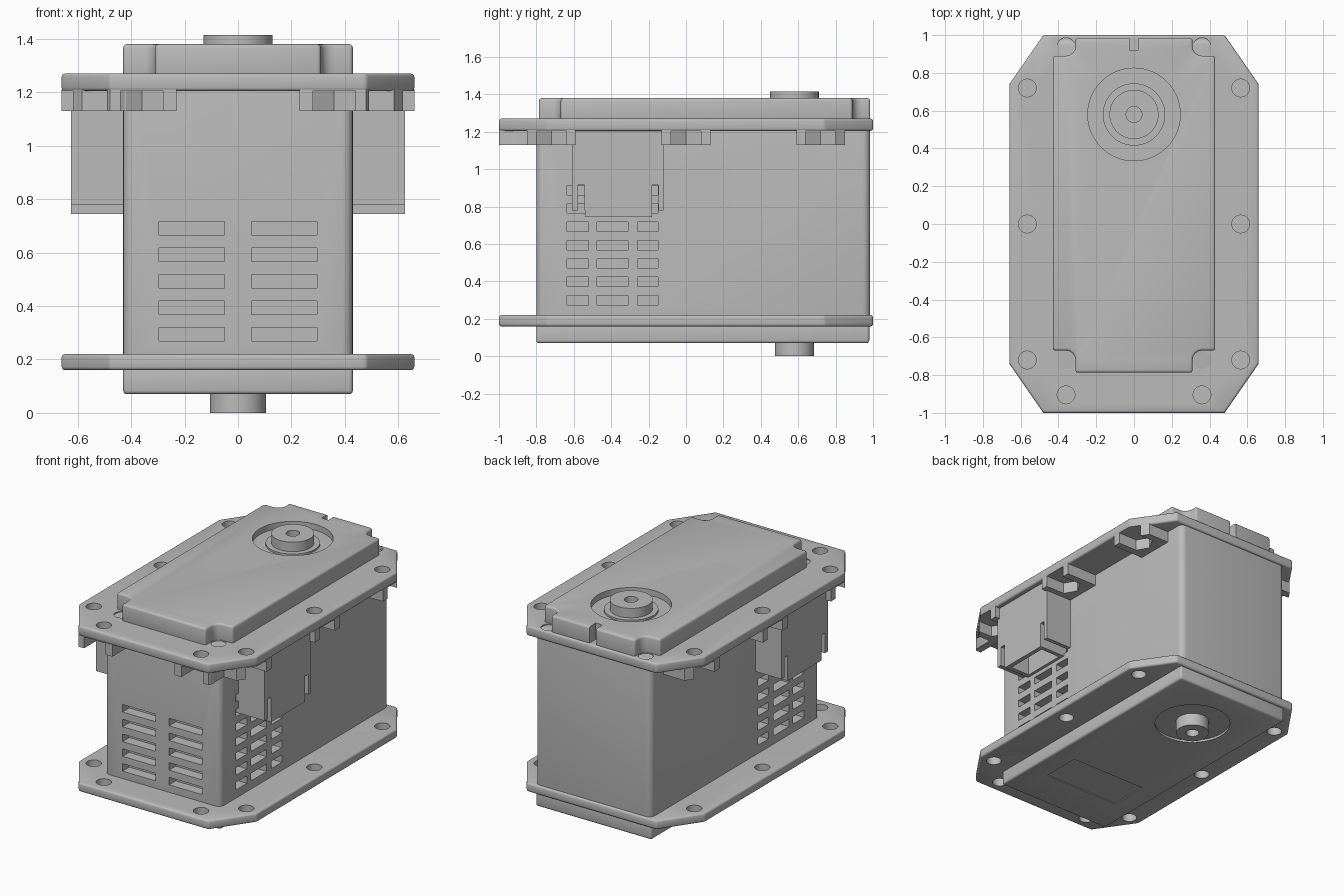
import bpy, bmesh, math

if "Cube" in bpy.data.objects:
    bpy.data.objects.remove(bpy.data.objects["Cube"], do_unlink=True)

grey = bpy.data.materials.new("matte_grey")
grey.use_nodes = True
GREY = (0.5, 0.5, 0.5, 1)
grey.diffuse_color = GREY
grey.node_tree.nodes["Principled BSDF"].inputs["Base Color"].default_value = GREY


def activate(ob):
    bpy.ops.object.select_all(action="DESELECT")
    ob.select_set(True)
    bpy.context.view_layer.objects.active = ob


def prism(name, pts, z0, z1, bevel=0, segments=3):
    """Extrude a flat outline from z0 to z1, with optional rounded edges."""
    bm = bmesh.new()
    face = bm.faces.new([bm.verts.new((x, y, z0)) for x, y in pts])
    top = bmesh.ops.extrude_face_region(bm, geom=[face])["geom"]
    bmesh.ops.translate(bm, vec=(0, 0, z1 - z0),
                        verts=[v for v in top if isinstance(v, bmesh.types.BMVert)])
    bmesh.ops.recalc_face_normals(bm, faces=bm.faces)
    mesh = bpy.data.meshes.new(name)
    bm.to_mesh(mesh)
    bm.free()
    mesh.materials.append(grey)
    ob = bpy.data.objects.new(name, mesh)
    bpy.context.collection.objects.link(ob)
    if bevel:
        mod = ob.modifiers.new("round", "BEVEL")
        mod.width, mod.segments = bevel, segments
        activate(ob)
        bpy.ops.object.modifier_apply(modifier="round")
    return ob


def box(name, x0, x1, y0, y1, z0, z1, bevel=0, segments=3):
    return prism(name, [(x0, y0), (x1, y0), (x1, y1), (x0, y1)], z0, z1, bevel, segments)


def disc(name, x, y, r, z0, z1, n=48):
    ring = [(x + r * math.cos(2 * math.pi * i / n), y + r * math.sin(2 * math.pi * i / n))
            for i in range(n)]
    return prism(name, ring, z0, z1)


def combine(ob, others, operation="DIFFERENCE"):
    """Apply booleans and throw the helper shapes away."""
    for other in others:
        other.hide_render = True
        mod = ob.modifiers.new("bool", "BOOLEAN")
        mod.operation, mod.solver, mod.object = operation, "EXACT", other
        activate(ob)
        bpy.ops.object.modifier_apply(modifier="bool")
        bpy.data.objects.remove(other, do_unlink=True)
    return ob


SIDES = (1, -1)
SHAFT_Y = 0.58
octagon = [(0.48, -1), (0.66, -0.74), (0.66, 0.74), (0.48, 1),
           (-0.48, 1), (-0.66, 0.74), (-0.66, -0.74), (-0.48, -1)]
holes = [(s * 0.565, y) for s in SIDES for y in (-0.72, 0, 0.72)]
holes += [(s * 0.36, -0.905) for s in SIDES]

# Main housing with ventilation slots
body = box("housing", -0.43, 0.43, -0.8, 0.985, 0.165, 1.265, 0.04, 5)
vents = []
for s in SIDES:
    for row in range(5):
        z = 0.27 + row * 0.099
        vents.append(box("vent", *sorted((s * 0.05, s * 0.295)), -0.9, -0.73, z, z + 0.05))
    for row in range(7):
        z = 0.275 + row * 0.098
        for y0, y1 in ((-0.635, -0.52), (-0.475, -0.31), (-0.26, -0.15)):
            vents.append(box("vent", *sorted((s * 0.36, s * 0.5)), y0, y1, z, z + 0.05))
combine(body, vents)

# Mounting flanges
for name, z0, z1 in (("lower_flange", 0.16, 0.22), ("upper_flange", 1.205, 1.27)):
    flange = prism(name, octagon, z0, z1, 0.012)
    cutters = [disc("hole", x, y, 0.047, z0 - 0.1, z1 + 0.1, 32) for x, y in holes]
    if name == "upper_flange":
        cutters += [disc("screw_hole", s * 0.36, y, 0.046, 1.235, 1.4, 32)
                    for s in SIDES for y in (-0.72, 0.94)]
    combine(flange, cutters)

# Nut pockets under the upper flange, open towards the outside
HALF, BOTTOM = 0.13, 1.13
for x, y in holes:
    front = y < -0.8
    s = 1 if x > 0 else -1
    if front:
        block = box("nut_pocket", x - HALF, x + HALF, -1, -0.79, BOTTOM, 1.21)
    else:
        block = box("nut_pocket", *sorted((s * 0.42, s * 0.66)), y - HALF, y + HALF, BOTTOM, 1.21)
    hexagon = [(0.2, -0.08), (0.2, 0.08), (-0.046, 0.08), (-0.092, 0), (-0.046, -0.08)]
    slot = [(x + v, y - u) if front else (x + s * u, y + v) for u, v in hexagon]
    combine(block, [prism("bounds", octagon, 1, 1.5)], "INTERSECT")
    combine(block, [prism("nut_slot", slot, 1, 1.205)])

# Side connector hoods, open at the bottom
for s, side in ((1, "left"), (-1, "right")):
    def span(a, b):
        return sorted((s * a, s * b))
    hood = box(side + "_connector_hood", *span(0.41, 0.625), -0.61, -0.12, 0.78, 1.21)
    combine(hood, [box("inner_shell", *span(0.41, 0.625), -0.54, -0.18, 0.745, 1.2)], "UNION")
    combine(hood, [box("cavity", *span(0.45, 0.595), -0.51, -0.21, 0.6, 1.1)]
            + [box("slit", *span(0.3, 0.8), y, y + 0.035, 0.6, 0.915) for y in (-0.577, -0.183)])

# Top cover with rounded bites around the corner screws
def corner(sx, sy, cy, edge):
    pts = [(0.43, cy - sy * 0.05)]
    for i in range(5):
        a = math.pi / 2 * i / 4
        pts.append((0.36 - 0.05 * math.sin(a), cy - sy * 0.05 * math.cos(a)))
    pts.append((0.31, edge))
    return [(sx * x, y) for x, y in pts]


outline = (corner(1, 1, 0.94, 0.985) + corner(-1, 1, 0.94, 0.985)[::-1]
           + corner(-1, -1, -0.72, -0.787) + corner(1, -1, -0.72, -0.787)[::-1])
cover = prism("top_cover", outline, 1.25, 1.38, 0.014)
combine(cover, [disc("recess", 0, SHAFT_Y, 0.245, 1.34, 1.5, 64),
                box("notch", -0.025, 0.025, 0.92, 1.1, 1.2, 1.5)])

# Bottom cover with recessed label area
base = box("bottom_cover", -0.43, 0.43, -0.8, 0.98, 0.07, 0.18, 0.014)
combine(base, [disc("recess", 0, SHAFT_Y, 0.24, 0, 0.085, 64),
               box("label_recess", -0.285, 0.285, -0.525, -0.255, 0, 0.076)])

# Output bosses with centre bores
disc("bearing_ring", 0, SHAFT_Y, 0.165, 1.33, 1.352)
boss = disc("top_boss", 0, SHAFT_Y, 0.13, 1.33, 1.415)
combine(boss, [disc("bore", 0, SHAFT_Y, 0.042, 1.36, 1.5, 32)])
boss = disc("bottom_boss", 0, SHAFT_Y, 0.105, 0, 0.1)
combine(boss, [disc("bore", 0, SHAFT_Y, 0.042, -0.1, 0.06, 32)])

# Smooth the rounded edges, keep the corners crisp
for ob in bpy.context.scene.objects:
    if ob.type == "MESH" and grey.name in ob.data.materials:
        activate(ob)
        bpy.ops.object.shade_smooth_by_angle(angle=math.radians(35))
